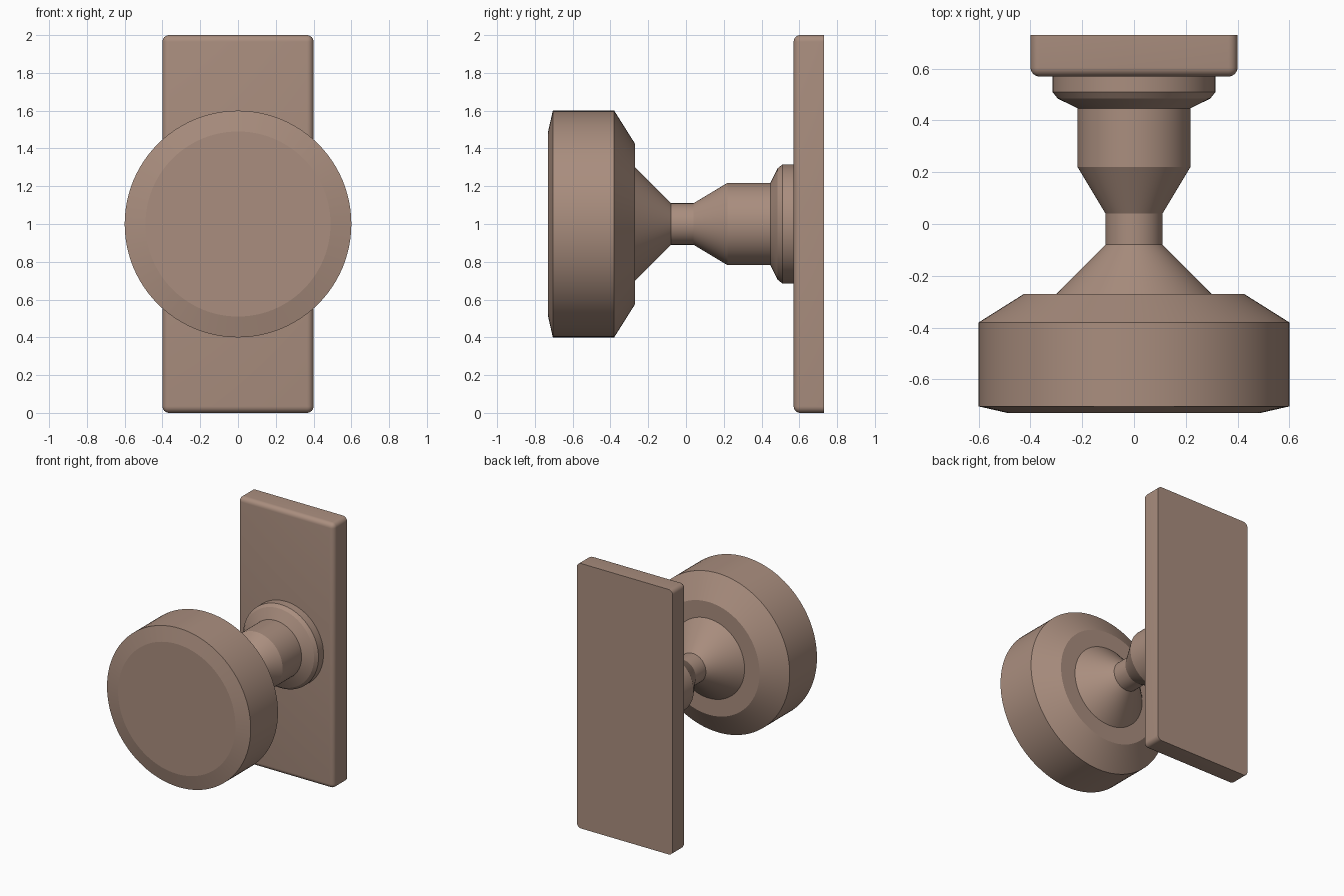
import bpy, bmesh, math

if "Cube" in bpy.data.objects:
    bpy.data.objects.remove(bpy.data.objects["Cube"])

metal = bpy.data.materials.new("warm bronze")
metal.diffuse_color = (0.40, 0.27, 0.21, 1)
metal.use_nodes = True
metal.node_tree.nodes["Principled BSDF"].inputs["Base Color"].default_value = metal.diffuse_color
SIDES = 96


def finish(name, bm, angle):
    mesh = bpy.data.meshes.new(name)
    bm.to_mesh(mesh)
    bm.free()
    mesh.materials.append(metal)
    ob = bpy.data.objects.new(name, mesh)
    bpy.context.collection.objects.link(ob)
    bpy.ops.object.select_all(action='DESELECT')
    ob.select_set(True)
    bpy.context.view_layer.objects.active = ob
    bpy.ops.object.shade_smooth_by_angle(angle=math.radians(angle))


def lathe(name, profile, front_cap=False):
    """Turn (y, radius) points around the knob axis at z = 1."""
    bm = bmesh.new()
    rings = []
    for y, r in profile:
        rings.append([bm.verts.new((r * math.cos(a), y, 1 + r * math.sin(a)))
                      for a in (2 * math.pi * i / SIDES for i in range(SIDES))])
    for p, q in zip(rings, rings[1:]):
        for i in range(SIDES):
            j = (i + 1) % SIDES
            bm.faces.new((p[i], q[i], q[j], p[j]))
    if front_cap:
        bm.faces.new(rings[0])
    finish(name, bm, 10)


# Round grip with a shallow front chamfer
lathe("knob", [(-0.73, 0.49), (-0.705, 0.60), (-0.38, 0.60),
               (-0.27, 0.425), (-0.27, 0.30)], front_cap=True)
# Waisted stem
lathe("neck", [(-0.27, 0.30), (-0.08, 0.11), (0.04, 0.11),
               (0.22, 0.218), (0.447, 0.218)])
# Collar against the plate
lathe("rose", [(0.447, 0.218), (0.485, 0.295), (0.51, 0.315), (0.572, 0.315)])

# Back plate: every edge rounded except those on the flat back
bm = bmesh.new()
bmesh.ops.create_cube(bm, size=1)
for v in bm.verts:
    v.co = (v.co.x * 0.8, 0.65 + v.co.y * 0.16, 1 + v.co.z * 2)
edges = [e for e in bm.edges if min(v.co.y for v in e.verts) < 0.6]
bmesh.ops.bevel(bm, geom=edges, offset=0.035, segments=6, profile=0.5, affect='EDGES')
finish("back_plate", bm, 30)
